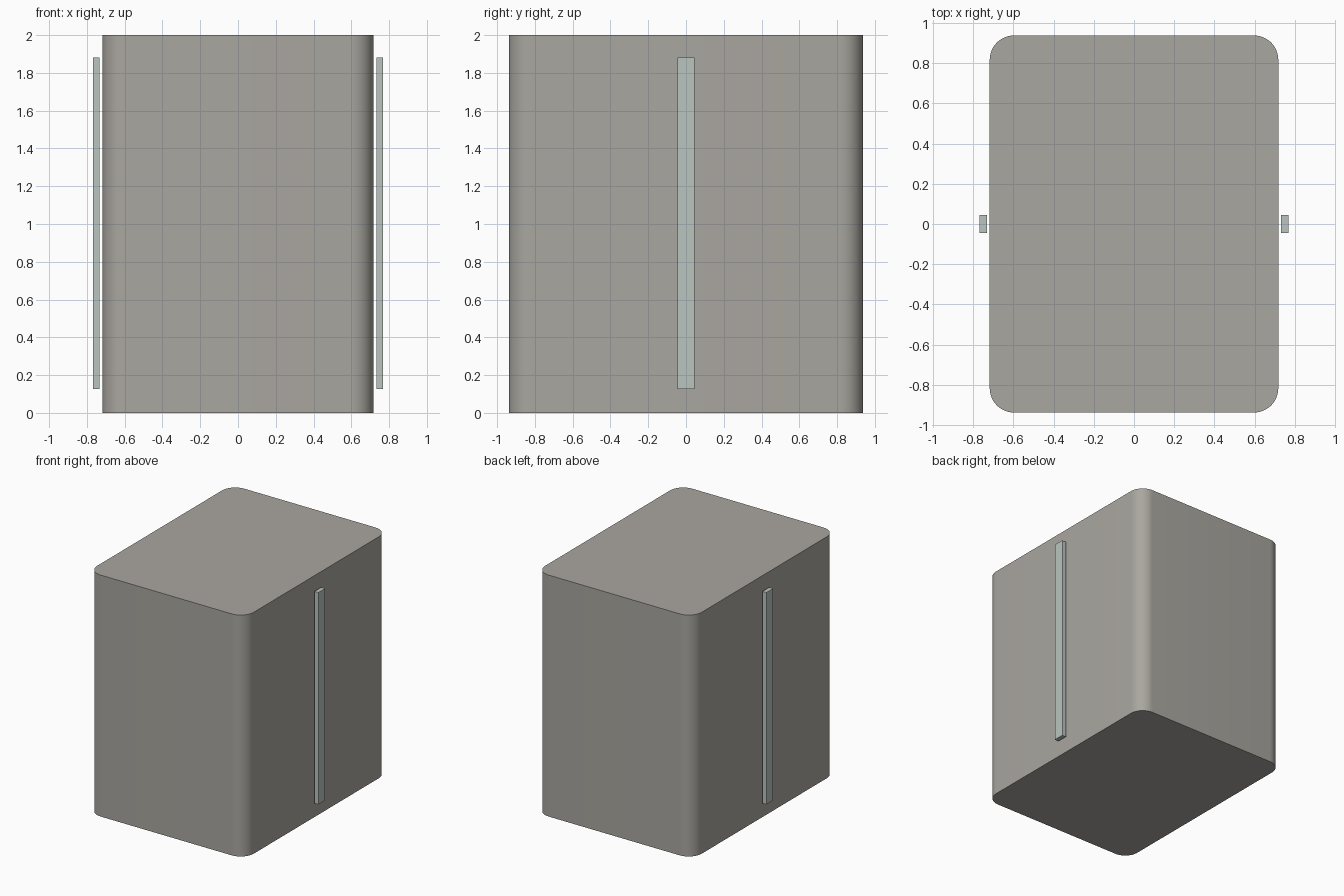
import bpy, bmesh

if "Cube" in bpy.data.objects:
    bpy.data.objects.remove(bpy.data.objects["Cube"])


def material(name, rgb):
    m = bpy.data.materials.new(name)
    m.diffuse_color = (*rgb, 1)
    m.use_nodes = True
    m.node_tree.nodes["Principled BSDF"].inputs["Base Color"].default_value = m.diffuse_color
    return m


def box(name, size, center, mat, radius=0):
    """Box, optionally with rounded vertical edges."""
    bm = bmesh.new()
    bmesh.ops.create_cube(bm, size=1)
    bmesh.ops.scale(bm, vec=size, verts=bm.verts)
    if radius:
        upright = [e for e in bm.edges
                   if abs(e.verts[0].co.z - e.verts[1].co.z) > 0.01]
        bmesh.ops.bevel(bm, geom=upright, offset=radius, segments=12,
                        profile=0.5, affect='EDGES')
    mesh = bpy.data.meshes.new(name)
    bm.to_mesh(mesh)
    bm.free()
    mesh.materials.append(mat)
    ob = bpy.data.objects.new(name, mesh)
    ob.location = center
    bpy.context.collection.objects.link(ob)
    return ob


body_mat = material("warm_grey", (0.40, 0.385, 0.35))
strip_mat = material("pale_strip", (0.50, 0.56, 0.53))

# Main block with rounded upright corners
body = box("body", (1.436, 1.876, 2.0), (0, 0, 1), body_mat, radius=0.12)
bpy.context.view_layer.objects.active = body
body.select_set(True)
bpy.ops.object.shade_smooth_by_angle()

# Vertical strip standing just off each side
for side, sx in (("left", -1), ("right", 1)):
    box(f"{side}_strip", (0.036, 0.09, 1.755), (sx * 0.75, 0, 1.003), strip_mat)
